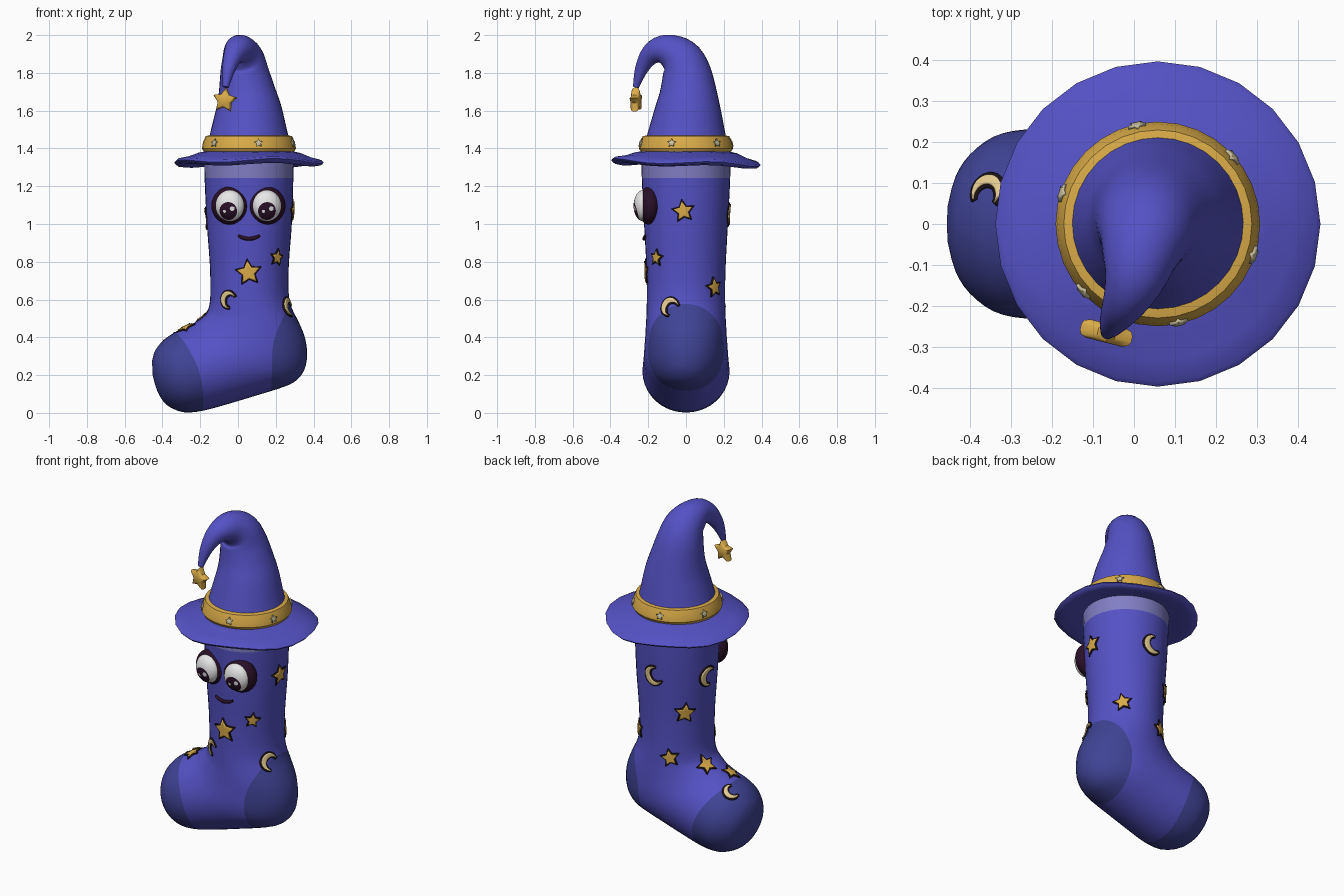
import bpy, bmesh, math
from mathutils import Vector, Matrix
from mathutils.bvhtree import BVHTree

if "Cube" in bpy.data.objects:
    bpy.data.objects.remove(bpy.data.objects["Cube"])
CX = 0.058  # axis of the leg and hat


def material(name, rgb):
    m = bpy.data.materials.new(name)
    m.use_nodes = True
    m.diffuse_color = (*rgb, 1)
    m.node_tree.nodes["Principled BSDF"].inputs["Base Color"].default_value = (*rgb, 1)
    return m


BLUE = material("violet blue", (0.09, 0.085, 0.56))
NAVY = material("navy blue", (0.05, 0.057, 0.3))
LILAC = material("lilac", (0.22, 0.21, 0.55))
GOLD = material("gold", (0.7, 0.41, 0.065))
CREAM = material("cream", (0.8, 0.62, 0.29))
SILVER = material("pale silver", (0.6, 0.54, 0.34))
INK = material("ink", (0.012, 0.006, 0.008))
PLUM = material("dark plum", (0.022, 0.005, 0.02))
WHITE = material("white", (0.85, 0.85, 0.85))


def finish(name, bm, mats, angle=40):
    me = bpy.data.meshes.new(name)
    bm.to_mesh(me)
    bm.free()
    ob = bpy.data.objects.new(name, me)
    bpy.context.collection.objects.link(ob)
    for m in mats:
        me.materials.append(m)
    bpy.ops.object.select_all(action='DESELECT')
    ob.select_set(True)
    bpy.context.view_layer.objects.active = ob
    bpy.ops.object.shade_smooth_by_angle(angle=math.radians(angle))
    return ob


def spline(keys, steps):
    """Catmull-Rom interpolation of number tuples."""
    out = []
    for i in range(len(keys) - 1):
        p0, p1, p2 = keys[max(i - 1, 0)], keys[i], keys[i + 1]
        p3 = keys[min(i + 2, len(keys) - 1)]
        for s in range(steps):
            t = s / steps
            out.append([b + 0.5 * t * (c - a + t * (2*a - 5*b + 4*c - d + t * (3*(b - c) + d - a)))
                        for a, b, c, d in zip(p0, p1, p2, p3)])
    return out + [list(keys[-1])]


def loft(rings):
    """Skin a list of point rings and cap both ends."""
    bm = bmesh.new()
    vs = [[bm.verts.new(p) for p in r] for r in rings]
    n = len(vs[0])
    for a, b in zip(vs, vs[1:]):
        for i in range(n):
            j = (i + 1) % n
            bm.faces.new((a[i], a[j], b[j], b[i]))
    bm.faces.new(vs[0])
    bm.faces.new(vs[-1])
    bmesh.ops.recalc_face_normals(bm, faces=bm.faces[:])
    return bm


def cut(bm, f, index):
    """Cut the mesh along f = 0 and colour the inside."""
    new = []
    for e in list(bm.edges):
        a, b = e.verts
        fa, fb = f(a.co), f(b.co)
        if fa * fb < 0:
            new.append(bmesh.utils.edge_split(e, a, fa / (fa - fb))[1])
    bmesh.ops.connect_verts(bm, verts=new)
    for face in bm.faces:
        if f(face.calc_center_median()) < 0:
            face.material_index = index


def turns(n):
    return [math.tau * i / n for i in range(n)]


# sock: each key is instep x, z, heel-side x, z, half width
keys = [(-.18, 1.4, .296, 1.4, .236), (-.177, 1.24, .293, 1.24, .234), (-.165, 1, .285, 1, .222),
        (-.15, .8, .27, .8, .211), (-.146, .66, .267, .65, .207), (-.15, .58, .283, .56, .208),
        (-.165, .53, .322, .48, .21), (-.19, .505, .354, .4, .213), (-.215, .488, .366, .31, .216),
        (-.235, .475, .35, .225, .22), (-.255, .465, .3, .165, .222), (-.28, .452, .22, .13, .224),
        (-.3, .443, .09, .09, .226), (-.325, .432, -.05, .048, .229), (-.35, .417, -.18, .013, .23),
        (-.385, .393, -.285, .003, .215), (-.42, .357, -.375, .04, .17), (-.443, .32, -.425, .11, .115),
        (-.455, .275, -.452, .2, .045)]
rings = []
for ax, az, bx, bz, w in spline(keys, 3):
    a, b = Vector((ax, 0, az)), Vector((bx, 0, bz))
    rings.append([(a + b) / 2 + (b - a) / 2 * math.cos(t) + Vector((0, w * math.sin(t), 0))
                  for t in turns(40)])
bm = loft(rings)
sock_tree = BVHTree.FromBMesh(bm)
cut(bm, lambda p: 1.243 - p.z, 1)
cut(bm, lambda p: (p - Vector((.39, 0, .31))).length - .29, 2)
cut(bm, lambda p: p.x + .33 + (p.z - .43) * .337 - 1.0 * p.y ** 2, 2)
finish("sock", bm, [BLUE, LILAC, NAVY])

# hat brim with a gentle wave
profile = [(.2, 1.335), (.28, 1.325), (.35, 1.308), (.386, 1.314), (.396, 1.325), (.385, 1.337),
           (.33, 1.352), (.27, 1.377), (.2, 1.39)]
rings = [[(CX + r * math.cos(t), r * math.sin(t),
           z + (.01 * math.sin(4 * t) - .013 * math.sin(t)) * max(0, r - .24) / .155)
          for t in turns(24)] for r, z in profile]
finish("hat_brim", loft(rings), [BLUE], 60)

# hat cone curling forward: centre x, y, z, radius
keys = [(CX, 0, 1.37, .235), (CX, .004, 1.47, .208), (.057, .01, 1.6, .177), (.047, .012, 1.7, .151),
        (.035, .003, 1.8, .13), (.027, -.025, 1.87, .114), (.015, -.073, 1.908, .095),
        (.002, -.13, 1.922, .076), (-.018, -.18, 1.902, .058), (-.037, -.215, 1.86, .044),
        (-.053, -.243, 1.8, .031), (-.065, -.265, 1.725, .016)]
path = spline(keys, 3)
rings = []
for i, (x, y, z, r) in enumerate(path):
    tan = (Vector(path[min(i + 1, len(path) - 1)][:3]) - Vector(path[max(i - 1, 0)][:3])).normalized()
    u = (Vector((1, 0, 0)) - tan * tan.x).normalized()
    v = tan.cross(u)
    rings.append([Vector((x, y, z)) + r * (u * math.cos(t) + v * math.sin(t)) for t in turns(32)])
finish("hat_cone", loft(rings), [BLUE], 60)

# gold hat band
profile = [(.2, 1.385), (.24, 1.385), (.249, 1.4), (.244, 1.43), (.229, 1.465), (.2, 1.471)]
bm = loft([[(CX + r * math.cos(t), r * math.sin(t), z) for t in turns(32)] for r, z in profile])
band_tree = BVHTree.FromBMesh(bm)
finish("hat_band", bm, [GOLD])


def star(r, grow=0.0, ratio=.5):
    """Star outline, starting at the top point."""
    return [Vector((math.sin(t), math.cos(t))) * ((r + grow * 1.7) if i % 2 == 0 else (r * ratio + grow))
            for i, t in enumerate(turns(10))]


def crescent(r, grow=0.0):
    """Outer and inner arcs of a moon that opens to the right."""
    def arc(cx, rad, start, n=16):
        return [Vector((cx + rad * math.cos(t), rad * math.sin(t)))
                for t in (start + (math.tau - 2 * start) * i / n for i in range(n + 1))]
    return arc(0, r + grow, math.radians(50)), arc(.4 * r, .806 * r - grow, math.radians(73))


def patch(name, tree, anchor, outer, inner, mat, rot, lift, closed):
    """Thin plate between two outlines, laid onto a surface."""
    loc, n = tree.find_nearest(Vector(anchor))[:2]
    v = (Vector((0, 0, 1)) - n * n.z).normalized()
    u = v.cross(n)
    spin = Matrix.Rotation(math.radians(rot), 2)
    bm = bmesh.new()
    rows = []
    for k in range(5):
        row = []
        for a, b in zip(outer, inner):
            q = spin @ a.lerp(b, k / 4)
            p = loc + u * q.x + v * q.y
            hit = tree.ray_cast(p + n * .08, -n)[0] or p
            row.append(bm.verts.new(hit + n * lift))
        rows.append(row)
    m = len(outer)
    for a, b in zip(rows, rows[1:]):
        for i in range(m if closed else m - 1):
            j = (i + 1) % m
            bm.faces.new((a[i], a[j], b[j], b[i]))
    bmesh.ops.remove_doubles(bm, verts=bm.verts[:], dist=1e-5)
    bm.normal_update()
    if sum(f.normal.dot(n) for f in bm.faces) < 0:
        bmesh.ops.reverse_faces(bm, faces=bm.faces[:])
    ob = finish(name, bm, [mat])
    mod = ob.modifiers.new("thickness", 'SOLIDIFY')
    mod.thickness, mod.offset = .009, -1


def star_patch(name, tree, at, r, mat, rot, grow, lift):
    o = star(r, grow)
    patch(name, tree, at, o, [Vector((0, 0))] * len(o), mat, rot, lift, True)


# stars on the sock: position, size, spin
for i, (at, r, rot) in enumerate([
        ((.055, -.22, .743), .062, 6), ((.21, -.16, .822), .036, -8), ((.3, -.015, 1.068), .052, 8),
        ((.207, .15, .665), .045, 10), ((-.1, .15, .834), .053, -6), ((-.03, .2, .56), .045, 12),
        ((-.18, .06, .51), .048, 15), ((-.28, -.04, .46), .045, 20)]):
    star_patch(f"star_outline_{i}", sock_tree, at, r, INK, rot, .008, .006)
    star_patch(f"star_{i}", sock_tree, at, r, GOLD, rot, 0, .011)

# moons on the sock
for i, (at, r, rot) in enumerate([
        ((-.065, -.2, .6), .044, -30), ((.28, -.09, .565), .048, -40), ((.058, .23, 1.05), .055, 25),
        ((-.18, .03, 1.03), .055, -20), ((-.365, .085, .41), .042, 20)]):
    for label, mat, grow, lift in (("moon_outline", INK, .008, .006), ("moon", CREAM, 0, .011)):
        patch(f"{label}_{i}", sock_tree, at, *crescent(r, grow), mat, rot, lift, False)

# small stars around the band
for i in range(6):
    a = math.radians(42 + 60 * i)
    at = (CX + .25 * math.cos(a), .25 * math.sin(a), 1.43)
    star_patch(f"band_star_{i}", band_tree, at, .024, SILVER, 0, 0, .008)

# star hanging from the hat tip
tilt = Matrix.Translation((-.07, -.265, 1.655)) @ Matrix.Rotation(-.25, 4, 'Z') @ Matrix.Rotation(.12, 4, 'Y')
rings = [[tilt @ Vector((p.x * s, y, p.y * s)) for p in star(.068, 0, .55)]
         for s, y in ((.7, -.023), (.93, -.017), (1, -.007), (1, .007), (.93, .017), (.7, .023))]
finish("hanging_star", loft(rings), [GOLD])


def ellipsoid(size):
    bm = bmesh.new()
    bmesh.ops.create_uvsphere(bm, u_segments=48, v_segments=32, radius=1)
    bmesh.ops.scale(bm, vec=size, verts=bm.verts[:])
    return bm


def disc(x, z, r):
    return lambda p: max(math.hypot(p.x - x, p.z - z) - r, p.y)


# eyes: dark surround, white ball with cut pupil and highlights
for side, x, turn in (("right", -.043, -.12), ("left", .153, .12)):
    rim = finish(f"{side}_eye_rim", ellipsoid((.099, .06, .1)), [PLUM])
    bm = ellipsoid((.076, .05, .082))
    cut(bm, disc(-.004, -.028, .047), 1)
    cut(bm, disc(.018, -.016, .013), 0)
    cut(bm, disc(-.024, -.03, .009), 0)
    ball = finish(f"{side}_eyeball", bm, [WHITE, PLUM])
    for ob, y in ((rim, -.195), (ball, -.227)):
        ob.location = (x, y, 1.097)
        ob.rotation_euler.z = turn

# smiling mouth
curve = bpy.data.curves.new("mouth", 'CURVE')
curve.dimensions, curve.bevel_depth, curve.use_fill_caps = '3D', .01, True
line = curve.splines.new('POLY')
line.points.add(12)
for i, pt in enumerate(line.points):
    s = i / 6 - 1
    p = Vector((CX + .058 * s, -.4, .922 + .017 * s * s))
    hit = sock_tree.ray_cast(p, Vector((0, 1, 0)))[0]
    pt.co = (*(hit - Vector((0, .004, 0))), 1)
    pt.radius = 1 - .4 * s ** 4
curve.materials.append(PLUM)
bpy.context.collection.objects.link(bpy.data.objects.new("mouth", curve))
